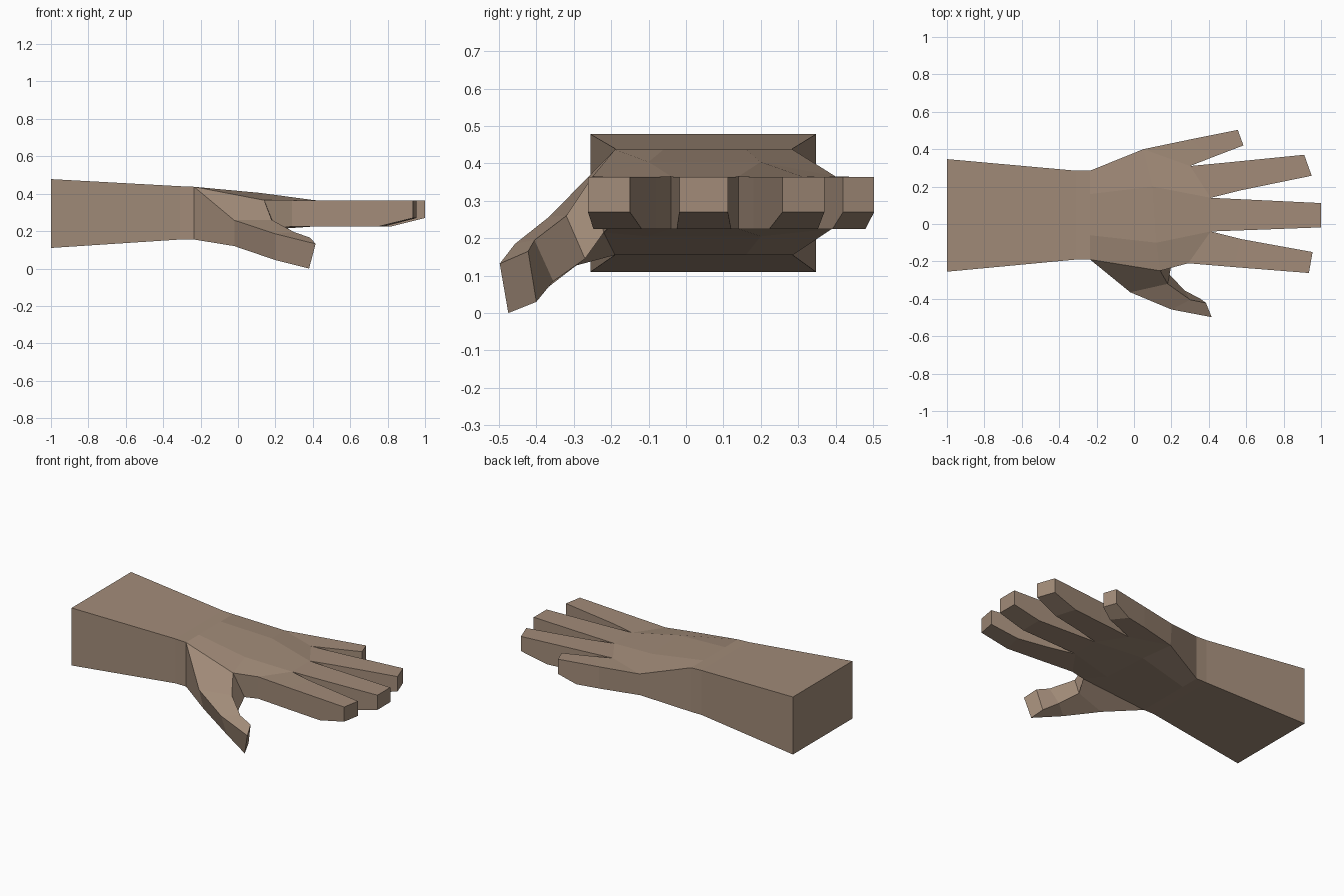
import bpy, bmesh
from mathutils import Vector

if "Cube" in bpy.data.objects:
    bpy.data.objects.remove(bpy.data.objects["Cube"])

bm = bmesh.new()


def loft(rings, skip=(), cap_start=False, cap_end=False):
    """Skin equal-length closed rings; skip holds (ring, side) openings."""
    rows = [[bm.verts.new(p) for p in ring] for ring in rings]
    n = len(rows[0])
    for i in range(len(rows) - 1):
        for j in range(n):
            if (i, j) not in skip:
                k = (j + 1) % n
                bm.faces.new((rows[i][j], rows[i][k], rows[i + 1][k], rows[i + 1][j]))
    if cap_start:
        bm.faces.new(rows[0][::-1])
    if cap_end:
        bm.faces.new(rows[-1])


def box_ring(a, b, top, low):
    """Four-point section across a-b (both in plan)."""
    return [(*a, top), (*b, top), (*b, low), (*a, low)]


# Forearm
wrist = box_ring((-0.235, -0.19), (-0.235, 0.285), 0.437, 0.155)
loft([box_ring((-1, -0.255), (-1, 0.347), 0.478, 0.11),
      box_ring((-0.31, -0.19), (-0.31, 0.285), 0.44, 0.155),
      wrist], cap_start=True)

# Palm: wrist row, middle row, knuckle row, each top then bottom
wrist_row = [wrist[0], (-0.235, -0.06, 0.437), (-0.235, 0.16, 0.437), wrist[1],
             wrist[2], (-0.235, 0.16, 0.155), (-0.235, -0.06, 0.155), wrist[3]]
mid_row = [(0.14, -0.25, 0.365), (0.12, -0.10, 0.404), (0.10, 0.20, 0.404), (0.05, 0.40, 0.365),
           (0.05, 0.39, 0.225), (0.10, 0.20, 0.205), (0.12, -0.10, 0.205), (0.20, -0.22, 0.215)]
plan = [(0.29, -0.21), (0.41, -0.04), (0.41, 0.14), (0.30, 0.31)]
knuckles = [(*p, 0.365) for p in plan] + [(*p, 0.225) for p in plan[::-1]]
loft([wrist_row, mid_row, knuckles], skip=((0, 7), (1, 3)))

# Fingers: base ring, then plan points of the middle section and tip
fingers = [
    ([knuckles[i] for i in (0, 1, 6, 7)], (0.53, -0.23), (0.57, -0.08), (0.935, -0.262), (0.955, -0.15)),
    ([knuckles[i] for i in (1, 2, 5, 6)], (0.60, -0.033), (0.60, 0.131), (1.0, -0.018), (1.0, 0.112)),
    ([knuckles[i] for i in (2, 3, 4, 5)], (0.57, 0.18), (0.53, 0.332), (0.95, 0.258), (0.91, 0.37)),
    ([knuckles[3], mid_row[3], mid_row[4], knuckles[4]], (0.42, 0.357), (0.30, 0.452), (0.585, 0.42), (0.555, 0.503)),
]
for base, ma, mb, ta, tb in fingers:
    ka = Vector(ma).lerp(Vector(ta), 0.55)
    kb = Vector(mb).lerp(Vector(tb), 0.55)
    loft([base, box_ring(ma, mb, 0.364, 0.225), box_ring(ka, kb, 0.364, 0.225),
          box_ring(ta, tb, 0.364, 0.27)], cap_end=True)

# Thumb, grown from the open side of the palm
loft([[wrist_row[0], mid_row[0], mid_row[7], wrist_row[7]],
      [(-0.02, -0.365, 0.258), (0.18, -0.32, 0.26), (0.19, -0.27, 0.145), (-0.02, -0.32, 0.12)],
      [(0.20, -0.457, 0.185), (0.30, -0.405, 0.195), (0.27, -0.355, 0.085), (0.20, -0.40, 0.045)],
      [(0.415, -0.498, 0.132), (0.385, -0.422, 0.165), (0.355, -0.40, 0.03), (0.38, -0.475, 0.0)]],
     cap_end=True)

# Weld the parts into one faceted skin
bmesh.ops.remove_doubles(bm, verts=bm.verts[:], dist=0.0005)
bmesh.ops.recalc_face_normals(bm, faces=bm.faces[:])
mesh = bpy.data.meshes.new("hand_and_forearm")
bm.to_mesh(mesh)
bm.free()
hand = bpy.data.objects.new("hand_and_forearm", mesh)
bpy.context.collection.objects.link(hand)

skin = bpy.data.materials.new("skin")
skin.diffuse_color = (0.36, 0.26, 0.19, 1)
skin.use_nodes = True
skin.node_tree.nodes["Principled BSDF"].inputs["Base Color"].default_value = skin.diffuse_color
mesh.materials.append(skin)
